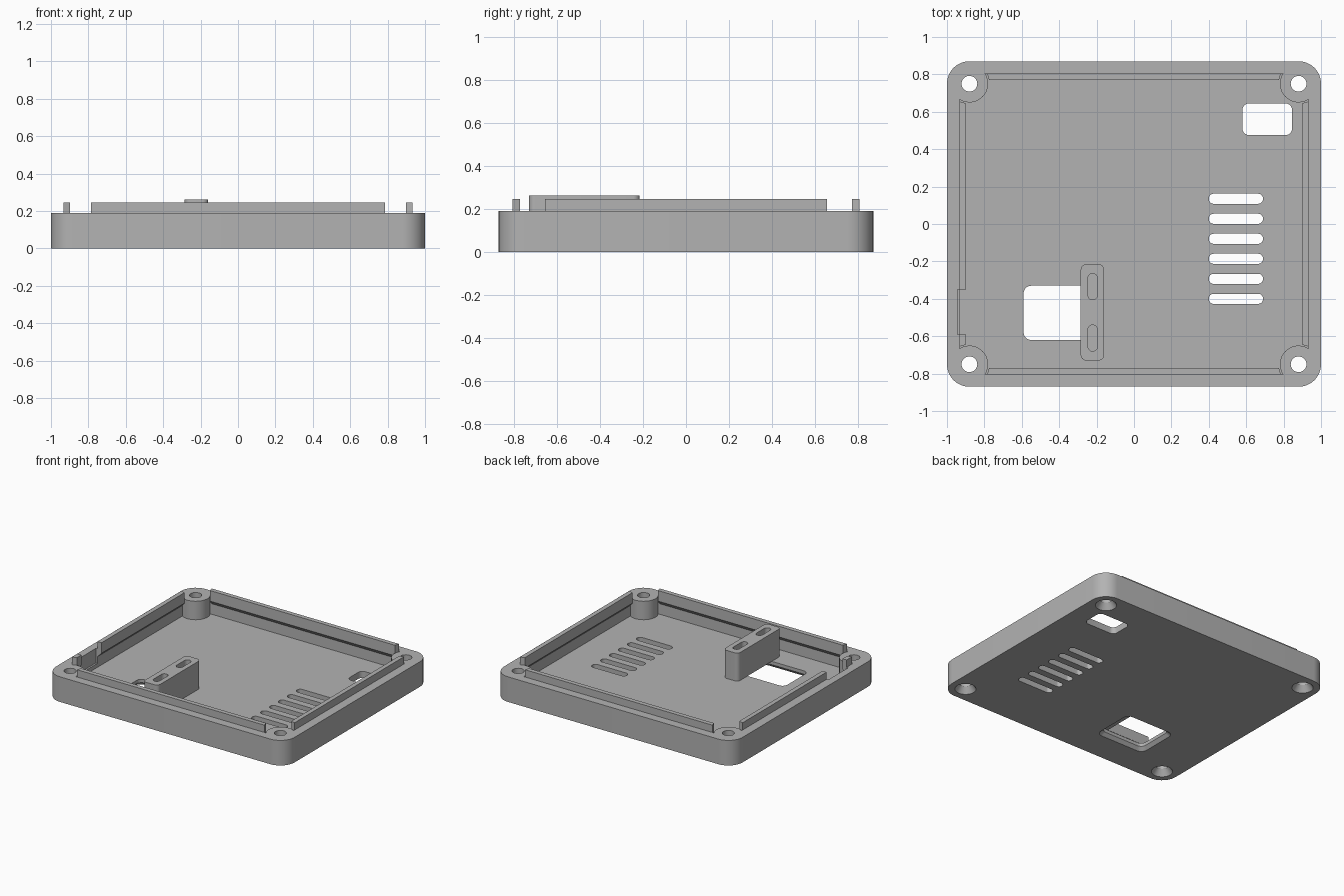
import bpy, bmesh, math

if "Cube" in bpy.data.objects:
    bpy.data.objects.remove(bpy.data.objects["Cube"])

grey = bpy.data.materials.new("grey plastic")
grey.diffuse_color = (0.45, 0.45, 0.45, 1)
grey.use_nodes = True
grey.node_tree.nodes["Principled BSDF"].inputs["Base Color"].default_value = grey.diffuse_color


def rounded(x0, x1, y0, y1, r, n=8):
    """Rounded rectangle outline, counter-clockwise."""
    pts = []
    for i, (cx, cy) in enumerate([(x1 - r, y1 - r), (x0 + r, y1 - r),
                                  (x0 + r, y0 + r), (x1 - r, y0 + r)]):
        for k in range(n + 1):
            a = math.pi / 2 * (i + k / n)
            pts.append((cx + r * math.cos(a), cy + r * math.sin(a)))
    return pts


def circle(cx, cy, r, n=32):
    return [(cx + r * math.cos(2 * math.pi * k / n),
             cy + r * math.sin(2 * math.pi * k / n)) for k in range(n)]


def loft(bm, *layers):
    """Closed solid through (outline, z) layers."""
    rings = [[bm.verts.new((x, y, z)) for x, y in o] for o, z in layers]
    n = len(rings[0])
    bm.faces.new(rings[0][::-1])
    bm.faces.new(rings[-1])
    for a, b in zip(rings, rings[1:]):
        for i in range(n):
            j = (i + 1) % n
            bm.faces.new((a[i], a[j], b[j], b[i]))


def make(name, bm):
    bmesh.ops.recalc_face_normals(bm, faces=bm.faces)
    me = bpy.data.meshes.new(name)
    bm.to_mesh(me)
    bm.free()
    me.materials.append(grey)
    ob = bpy.data.objects.new(name, me)
    bpy.context.collection.objects.link(ob)
    return ob


def cut(ob, bm):
    """Subtract a cutter mesh and bake the result."""
    cutter = make("cutter", bm)
    cutter.hide_render = True
    mod = ob.modifiers.new("cut", 'BOOLEAN')
    mod.operation, mod.solver, mod.object = 'DIFFERENCE', 'EXACT', cutter
    dg = bpy.context.evaluated_depsgraph_get()
    me = bpy.data.meshes.new_from_object(ob.evaluated_get(dg))
    ob.modifiers.clear()
    ob.data = me
    bpy.data.objects.remove(cutter)


FLOOR, RIM, LIP = 0.05, 0.19, 0.245
WX, WY = 0.932, 0.805          # inner wall faces
BX, BY, BR = 0.88, 0.75, 0.1   # screw bosses

# Tray body
bm = bmesh.new()
loft(bm, (rounded(-1, 1, -0.87, 0.87, 0.12, 12), 0),
     (rounded(-1, 1, -0.87, 0.87, 0.12, 12), RIM))
tray = make("tray", bm)

# Cavity, leaving a round screw boss in each corner
a0 = -math.acos((WX - BX) / BR)
a1 = -math.pi - math.asin(-(WY - BY) / BR) * -1
arc = []
for k in range(17):
    a = a0 + (a1 - a0) * k / 16
    arc.append((BX + BR * math.cos(a), BY + BR * math.sin(a)))
cavity = []
for sx, sy in ((1, 1), (-1, 1), (-1, -1), (1, -1)):
    seq = arc if sx * sy > 0 else arc[::-1]
    cavity += [(sx * x, sy * y) for x, y in seq]
bm = bmesh.new()
loft(bm, (cavity, FLOOR), (cavity, 0.4))
cut(tray, bm)

# Countersunk screw holes, vents and windows
bm = bmesh.new()
for sx in (-1, 1):
    for sy in (-1, 1):
        c = (sx * 0.88, sy * 0.75)
        loft(bm, (circle(*c, 0.08), -0.01), (circle(*c, 0.042), 0.045),
             (circle(*c, 0.042), 0.3))
for i in range(6):
    y = 0.135 - 0.107 * i
    slot = rounded(0.40, 0.69, y - 0.027, y + 0.027, 0.026)
    loft(bm, (slot, -0.1), (slot, 0.1))
port = rounded(0.58, 0.845, 0.475, 0.645, 0.035)
loft(bm, (port, -0.1), (port, 0.1))
inner = rounded(-0.59, -0.225, -0.62, -0.33, 0.04)
loft(bm, (rounded(-0.62, -0.195, -0.65, -0.30, 0.05), -0.01), (inner, 0.025), (inner, 0.1))
cut(tray, bm)

# Notch in the left wall
bm = bmesh.new()
notch = [(-0.945, -0.59), (-0.88, -0.59), (-0.88, -0.35), (-0.945, -0.35)]
loft(bm, (notch, 0.08), (notch, 0.4))
cut(tray, bm)


# Raised lips with a sloped underside
def lip(name, place, u0, u1, s0=0.01, s1=0.01):
    # profile points: (inset from wall, z); the ends slant to clear the bosses
    prof = [(0, 0.13), (0.034, 0.165), (0.034, LIP), (0, LIP)]
    bm = bmesh.new()
    ends = []
    for u, s in ((u0, s0), (u1, -s1)):
        ends.append([bm.verts.new(place(u + s * d / 0.034, d, z)) for d, z in prof])
    a, b = ends
    bm.faces.new(a)
    bm.faces.new(b[::-1])
    for i in range(4):
        j = (i + 1) % 4
        bm.faces.new((a[i], b[i], b[j], a[j]))
    return make(name, bm)


lip("front_lip", lambda u, d, z: (u, -WY + d, z), -0.785, 0.785)
lip("back_lip", lambda u, d, z: (u, WY - d, z), -0.785, 0.785)
lip("right_lip", lambda u, d, z: (WX - d, u, z), -0.655, 0.655)
lip("left_lip", lambda u, d, z: (-WX + d, u, z), -0.35, 0.655, s0=0)
lip("left_lip_short", lambda u, d, z: (-WX + d, u, z), -0.655, -0.59, s1=0)

# Mounting block with two slots
bm = bmesh.new()
foot = rounded(-0.285, -0.16, -0.73, -0.215, 0.03)
loft(bm, (foot, FLOOR), (foot, 0.262))
block = make("mounting_block", bm)
bm = bmesh.new()
for y0 in (-0.68, -0.405):
    slot = rounded(-0.246, -0.196, y0, y0 + 0.14, 0.0245)
    loft(bm, (slot, 0.1), (slot, 0.4))
cut(block, bm)

# Smooth the round walls, keep edges sharp
for ob in (tray, block):
    bpy.ops.object.select_all(action='DESELECT')
    ob.select_set(True)
    bpy.context.view_layer.objects.active = ob
    bpy.ops.object.shade_smooth_by_angle(angle=math.radians(30))
